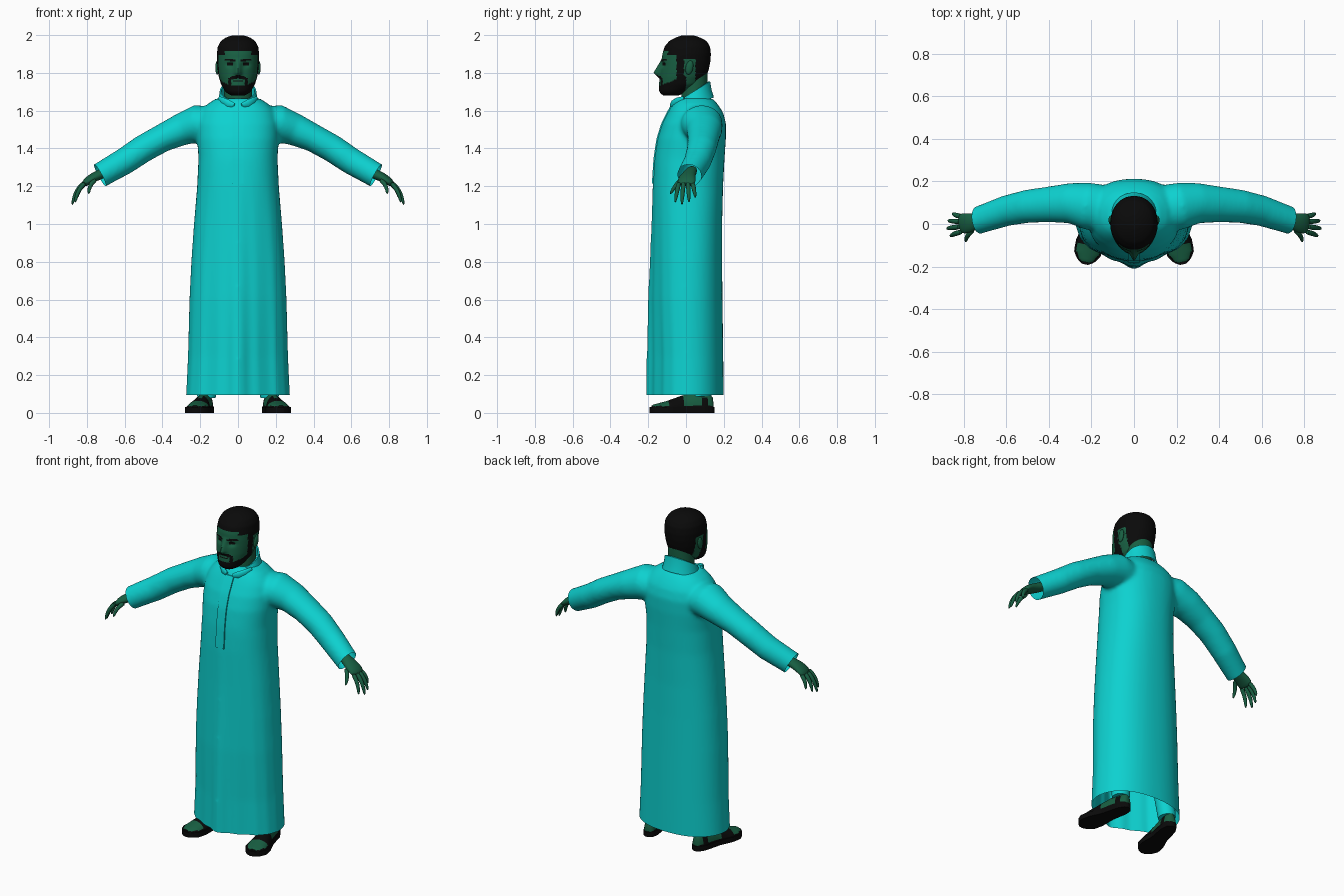
import bpy, bmesh, math
from mathutils import Vector, Matrix
from mathutils.bvhtree import BVHTree

if "Cube" in bpy.data.objects:
    bpy.data.objects.remove(bpy.data.objects["Cube"])


def material(name, rgb):
    m = bpy.data.materials.new(name)
    m.diffuse_color = (*rgb, 1)
    m.use_nodes = True
    m.node_tree.nodes["Principled BSDF"].inputs["Base Color"].default_value = m.diffuse_color
    return m


CYAN = material("cyan cloth", (0.004, 0.64, 0.63))
SKIN = material("green skin", (0.009, 0.115, 0.055))
BLACK = material("black", (0.003, 0.003, 0.003))


def interp(table, t):
    """Linear lookup in rows (key, values...)."""
    for a, b in zip(table, table[1:]):
        if t <= b[0]:
            f = max(0, (t - a[0]) / (b[0] - a[0]))
            return [p + (q - p) * f for p, q in zip(a[1:], b[1:])]
    return list(table[-1][1:])


def loft(bm, rings, cap=True):
    vs = [[bm.verts.new(p) for p in r] for r in rings]
    n = len(vs[0])
    for a, b in zip(vs, vs[1:]):
        for i in range(n):
            bm.faces.new((a[i], a[(i + 1) % n], b[(i + 1) % n], b[i]))
    if cap:
        bm.faces.new(vs[0])
        bm.faces.new(vs[-1])


def tube(bm, path, n=20, s=1):
    """Path rows: x, y, z, side radius, up radius."""
    pts = [Vector((s * p[0], p[1], p[2])) for p in path]
    rings = []
    for i, p in enumerate(pts):
        t = (pts[min(i + 1, len(pts) - 1)] - pts[max(i - 1, 0)]).normalized()
        side = t.cross(Vector((0, 0, 1))).normalized()
        up = side.cross(t)
        rings.append([p + side * path[i][3] * math.cos(k * math.tau / n)
                      + up * path[i][4] * math.sin(k * math.tau / n) for k in range(n)])
    loft(bm, rings)


def make(name, bm, mats, mirror=False, subsurf=0, angle=50):
    bmesh.ops.recalc_face_normals(bm, faces=bm.faces[:])
    me = bpy.data.meshes.new(name)
    bm.to_mesh(me)
    bm.free()
    for m in mats:
        me.materials.append(m)
    ob = bpy.data.objects.new(name, me)
    bpy.context.collection.objects.link(ob)
    if subsurf:
        ob.modifiers.new("round", 'SUBSURF').levels = subsurf
        ob.modifiers["round"].render_levels = subsurf
    if mirror:
        ob.modifiers.new("mirror", 'MIRROR')
    bpy.ops.object.select_all(action='DESELECT')
    ob.select_set(True)
    bpy.context.view_layer.objects.active = ob
    bpy.ops.object.shade_smooth_by_angle(angle=math.radians(angle))
    return ob


# Robe: lofted body and two sleeves fused into one skin
BODY = [(.05, .277, -.212, .20), (.3, .265, -.209, .197), (.6, .257, -.202, .193),
        (.8, .247, -.192, .191), (1.0, .233, -.183, .191), (1.2, .216, -.176, .196),
        (1.35, .209, -.166, .204), (1.45, .216, -.151, .211), (1.53, .216, -.126, .212),
        (1.59, .20, -.096, .197), (1.63, .17, -.075, .172), (1.665, .115, -.05, .14)]
HEM = [(0, 1), (.1, .96), (.22, .84), (.38, .80), (.6, .62), (.75, .55), (.92, .3), (1, 0)]


def body_ring(z, n=96):
    w, yf, yb = interp(BODY, z)
    yc = (yf + yb) / 2
    blend = min(1, max(0, (1.3 - z) / 1.0))
    ring = []
    for k in range(n):
        a = k * math.tau / n
        u = abs(math.sin(a))
        f = max(0, 1 - u ** 2.3) ** (1 / 2.3)
        if math.cos(a) > 0:
            f += (interp(HEM, u)[0] - f) * blend
            y = yc - (yc - yf) * f
        else:
            y = yc + (yb - yc) * f
        ring.append((w * math.sin(a), y, z))
    return ring


bm = bmesh.new()
loft(bm, [body_ring(.05 + 1.615 * i / 60) for i in range(61)])
for s in (1, -1):
    tube(bm, [(.10, .065, 1.525, .11, .095), (.22, .085, 1.53, .11, .10),
              (.30, .098, 1.50, .095, .085), (.40, .092, 1.455, .084, .074),
              (.50, .083, 1.40, .078, .073), (.60, .062, 1.333, .072, .071),
              (.73, .018, 1.258, .064, .066), (.80, -.006, 1.22, .062, .065)], 32, s)
robe = make("robe", bm, [CYAN])
rm = robe.modifiers.new("fuse", 'REMESH')
rm.mode, rm.voxel_size, rm.use_smooth_shade = 'VOXEL', .011, True
sm = robe.modifiers.new("soften", 'SMOOTH')
sm.factor, sm.iterations = .5, 8
mesh = bpy.data.meshes.new_from_object(
    robe.evaluated_get(bpy.context.evaluated_depsgraph_get()))
bpy.data.objects.remove(robe)
bm = bmesh.new()
bm.from_mesh(mesh)


def cut(co, no, test):
    fs = [f for f in bm.faces if test(f.calc_center_median())]
    geom = set(fs)
    for f in fs:
        geom.update(f.verts, f.edges)
    bmesh.ops.bisect_plane(bm, geom=list(geom), plane_co=co, plane_no=no, clear_outer=True)


# Open hem and cuffs
cut((0, 0, .095), (0, 0, -1), lambda c: c.z < .3)
for s in (1, -1):
    cut((s * .73, .018, 1.257), (s * .87, -.15, -.47), lambda c: c.x * s > .6)
surface = BVHTree.FromBMesh(bm)
for f in bm.faces:
    f.material_index = 0
make("robe", bm, [CYAN])

# Front placket laid on the robe
bm = bmesh.new()
rows = []
for i in range(25):
    z = 1.215 + .41 * i / 24
    y = min(surface.ray_cast(Vector((x, -1, z)), Vector((0, 1, 0)))[0].y for x in (-.028, 0, .028))
    rows.append([(-.03, y + .012, z), (-.028, y - .006, z), (.028, y - .006, z), (.03, y + .012, z)])
loft(bm, rows)
make("placket", bm, [CYAN], angle=30)


# Stand collar, tilted forward
def collar_ring(rx, yc, ry, z, dz, n=48):
    return [(rx * math.sin(k * math.tau / n), yc - ry * math.cos(k * math.tau / n),
             z - dz * math.cos(k * math.tau / n)) for k in range(n)]


bm = bmesh.new()
loft(bm, [collar_ring(.112, .04, .108, 1.635, .035), collar_ring(.102, .043, .092, 1.67, .042),
          collar_ring(.096, .046, .082, 1.705, .05), collar_ring(.088, .046, .074, 1.705, .05),
          collar_ring(.09, .043, .08, 1.65, .04)], False)
make("collar", bm, [CYAN])
bm = bmesh.new()
tube(bm, [(.02, -.078, 1.628, .008, .012), (.05, -.068, 1.635, .011, .022),
          (.08, -.045, 1.65, .01, .02), (.1, -.01, 1.665, .006, .012)], 12)
make("collar_flaps", bm, [CYAN], mirror=True)

# Neck
bm = bmesh.new()
loft(bm, [collar_ring(.075, .045, .07, z, 0) for z in (1.58, 1.70, 1.80)])
make("neck", bm, [SKIN])

# Head with hair, beard, brows and eyes by rule
HEAD = [(1.678, .03, -.115, -.05), (1.69, .056, -.135, -.01), (1.705, .07, -.143, .02),
        (1.74, .09, -.143, .085), (1.78, .102, -.139, .108), (1.82, .108, -.134, .121),
        (1.86, .111, -.13, .129), (1.90, .112, -.125, .132), (1.94, .107, -.113, .127),
        (1.97, .09, -.088, .108), (1.99, .06, -.05, .07), (2.001, .02, -.01, .03)]
NOSE = [(1.77, 0), (1.785, .018), (1.80, .036), (1.83, .022), (1.865, .004), (1.88, 0)]
bm = bmesh.new()
rings, n = [], 120
for i in range(65):
    z = 1.678 + .323 * i / 64
    w, yf, yb = interp(HEAD, z)
    yc = (yf + yb) / 2
    rings.append([(w * math.copysign(abs(math.sin(a)) ** .93, math.sin(a)),
                   yc - (yb - yf) / 2 * math.cos(a), z)
                  for a in (k * math.tau / n for k in range(n))])
loft(bm, rings)
for _ in range(3):
    bmesh.ops.smooth_vert(bm, verts=bm.verts[:], factor=.5, use_axis_x=True,
                          use_axis_y=True, use_axis_z=True)
for v in bm.verts:
    x, y, z = v.co
    if y < -.05:
        v.co.y -= interp(NOSE, z)[0] * math.exp(-(x / .017) ** 2)
        v.co.y += .012 * math.exp(-((abs(x) - .04) / .02) ** 2 - ((z - 1.843) / .014) ** 2)


def is_dark(x, y, z):
    x = abs(x)
    if y > .05:                                   # back hair
        return z > 1.755
    hair = z > 1.915 - .02 * (x > .07) or (y > -.045 and z > 1.875)
    sideburn = -.05 < y < -.01 and 1.73 < z
    jaw = y < .0 and z < 1.735 + .45 * max(0, x - .045) + .3 * max(0, y + .08)
    moustache = y < -.09 and x < .045 and abs(z - (1.782 - .3 * x)) < .009
    goatee = y < -.09 and .036 < x < .052 and z < 1.775
    mouth = y < -.09 and x < .026 and abs(z - 1.755) < .003
    brow = y < -.05 and .016 < x < .07 and abs(z - (1.864 + .1 * x)) < .006
    eye = y < -.05 and .024 < x < .056 and abs(z - 1.846) < .0065
    return hair or sideburn or jaw or moustache or goatee or mouth or brow or eye


for f in bm.faces:
    f.material_index = int(is_dark(*f.calc_center_median()))
make("head", bm, [SKIN, BLACK])

# Ears
bm = bmesh.new()
bmesh.ops.create_uvsphere(bm, u_segments=16, v_segments=10, radius=1, matrix=
    Matrix.Translation((.109, .018, 1.828)) @ Matrix.Rotation(-.2, 4, 'X')
    @ Matrix.Diagonal((.011, .02, .038, 1)))
make("ears", bm, [SKIN], mirror=True)

# Hands: palm, four fingers, thumb
bm = bmesh.new()
tube(bm, [(.66, .04, 1.295, .03, .028), (.73, .016, 1.262, .034, .027),
          (.77, .006, 1.245, .047, .025), (.805, .002, 1.222, .05, .02),
          (.82, .0, 1.205, .042, .013)], 16)
for base, tip in (((.806, -.036, 1.222), (.862, -.058, 1.112)), ((.814, -.013, 1.222), (.878, -.022, 1.10)),
                  ((.812, .011, 1.22), (.872, .016, 1.114)), ((.804, .034, 1.218), (.85, .05, 1.138)),
                  ((.752, -.025, 1.235), (.79, -.084, 1.158))):
    a, b = Vector(base), Vector(tip)
    bend = Vector((.012, 0, .008))
    tube(bm, [(*a, .014, .014), (*(a.lerp(b, .4) + bend), .0125, .0125),
              (*(a.lerp(b, .75) + bend * .7), .0105, .0105), (*b, .005, .005)], 10)
make("hands", bm, [SKIN], mirror=True, subsurf=1)

# Sandals and feet, modelled along -y then turned outwards
PLACE = Matrix.Translation((.158, .148, 0)) @ Matrix.Rotation(math.radians(12), 4, 'Z')
OUT = [(0, .012), (.04, .03), (.15, .043), (.45, .047), (.7, .066), (.85, .064), (.95, .042), (1, .014)]
TOP = [(0, .05), (.08, .085), (.3, .085), (.5, .07), (.75, .04), (.95, .022), (1, .01)]
LEN = .345
bm = bmesh.new()
us = [.5 - .5 * math.cos(math.pi * i / 24) for i in range(25)]
outline = [(interp(OUT, u)[0], -u * LEN) for u in us] + [(-interp(OUT, u)[0], -u * LEN) for u in us[::-1]]
loft(bm, [[(x, y, z) for x, y in outline] for z in (0, .03)])
bm.transform(PLACE)
make("sandal_soles", bm, [BLACK], mirror=True, angle=40)

bm = bmesh.new()
tube(bm, [(0, -LEN * u, .022, interp(OUT, u)[0] * .92, interp(TOP, u)[0])
          for u in [.02 + .95 * i / 40 for i in range(41)]], 32)
bmesh.ops.bisect_plane(bm, geom=bm.verts[:] + bm.edges[:] + bm.faces[:], plane_co=(0, 0, .025),
                       plane_no=(0, 0, -1), clear_outer=True)
for f in bm.faces:
    c = f.calc_center_median()
    u = -c.y / LEN
    strap = .5 < u < .68 and abs(c.x) > .012 or .62 < u < .74
    f.material_index = int(strap or c.z < .036 or (.12 < u < .2 and c.z < .08))
bm.transform(PLACE)
make("feet", bm, [SKIN, BLACK], mirror=True)

# Trouser legs inside the robe
bm = bmesh.new()
tube(bm, [(.168, .085, .085, .05, .05), (.15, .07, .3, .06, .06), (.11, .03, .8, .075, .075)], 20)
make("trouser_legs", bm, [CYAN], mirror=True)
